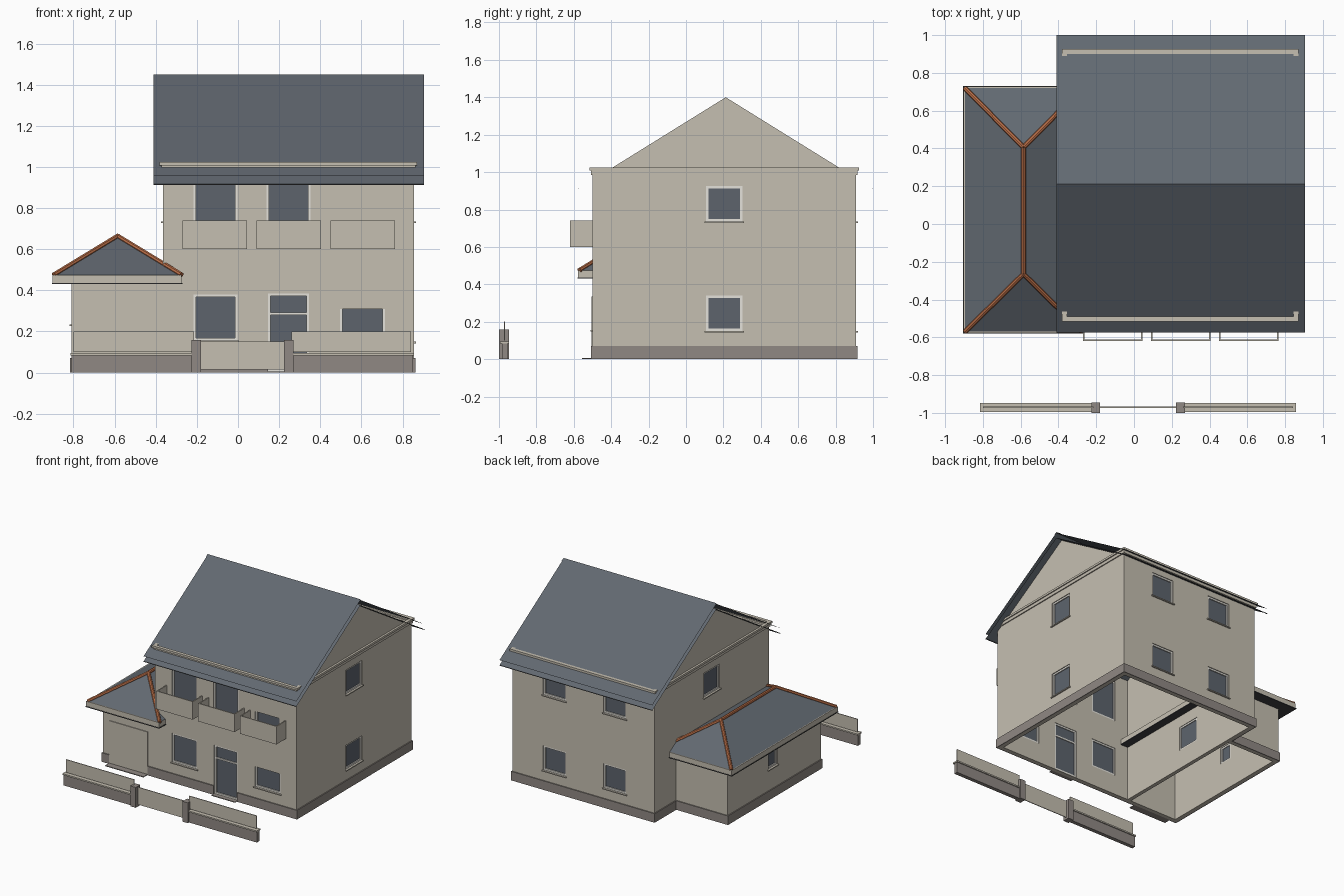
import bpy
import bmesh
from math import radians
from mathutils import Matrix, Vector

if "Cube" in bpy.data.objects:
    bpy.data.objects.remove(bpy.data.objects["Cube"])


def material(name, rgb):
    m = bpy.data.materials.new(name)
    m.use_nodes = True
    m.diffuse_color = (*rgb, 1)
    m.node_tree.nodes["Principled BSDF"].inputs["Base Color"].default_value = (*rgb, 1)
    return m


PLASTER = material("beige plaster", (0.56, 0.52, 0.44))
STONE = material("grey brown stone", (0.28, 0.25, 0.23))
SLATE = material("blue grey slate", (0.122, 0.141, 0.165))
GLASS = material("window glass", (0.11, 0.127, 0.152))
CLAY = material("orange clay", (0.50, 0.16, 0.065))
WHITE = material("white frame", (0.78, 0.76, 0.71))
DARK = material("dark trim", (0.05, 0.052, 0.055))


def finish(name, mat, bm):
    mesh = bpy.data.meshes.new(name)
    bm.to_mesh(mesh)
    bm.free()
    ob = bpy.data.objects.new(name, mesh)
    if mat:
        mesh.materials.append(mat)
    bpy.context.scene.collection.objects.link(ob)
    return ob


def boxes(name, mat, spans, turn=0):
    """One object from boxes (x0, x1, y0, y1, z0, z1), turned about z."""
    bm = bmesh.new()
    spin = Matrix.Rotation(radians(turn), 4, 'Z')
    for x0, x1, y0, y1, z0, z1 in spans:
        place = Matrix.Translation(((x0 + x1) / 2, (y0 + y1) / 2, (z0 + z1) / 2))
        size = Matrix.Diagonal((x1 - x0, y1 - y0, z1 - z0, 1))
        bmesh.ops.create_cube(bm, size=1, matrix=spin @ place @ size)
    return finish(name, mat, bm)


def sheet(name, mat, points, faces):
    bm = bmesh.new()
    verts = [bm.verts.new(p) for p in points]
    for f in faces:
        bm.faces.new([verts[i] for i in f])
    return finish(name, mat, bm)


def ring(x0, x1, y0, y1, z0, z1, t):
    return [(x0, x1, y0, y0 + t, z0, z1), (x0, x1, y1 - t, y1, z0, z1),
            (x0, x0 + t, y0 + t, y1 - t, z0, z1), (x1 - t, x1, y0 + t, y1 - t, z0, z1)]


def cut(ob, cutter):
    mod = ob.modifiers.new("cut", 'BOOLEAN')
    mod.object = cutter
    mod.solver = 'EXACT'
    bpy.context.view_layer.objects.active = ob
    bpy.ops.object.modifier_apply(modifier=mod.name)
    bpy.data.objects.remove(cutter)


# Wall shells, hollow and open below
X0, X1, Y0, Y1 = -0.365, 0.855, -0.5, 0.91
AX, AY = -0.81, 0.645
T = 0.03
main_walls = boxes("main_walls", PLASTER, [(X0, X1, Y0, Y1, 0, 1.0)])
cut(main_walls, boxes("hollow", None, [(X0 + T, X1 - T, Y0 + T, Y1 - T, -0.1, 1.1)]))
annex_walls = boxes("annex_walls", PLASTER, [(AX, X0, Y0, AY, 0, 0.44)])
cut(annex_walls, boxes("hollow", None, [(AX + T, X0 + T, Y0 + T, AY - T, -0.1, 0.5)]))


def opening(name, wall, turn, d, u, w, z0, z1, sill=True, transom=None, shutter=None):
    """Cut a hole in a wall lying at depth d and fit frame, glass and extras."""
    a, b, t = u - w / 2, u + w / 2, 0.013
    cut(wall, boxes("hole", None, [(a, b, -d - 0.02, -d + 0.05, z0, z1)], turn))
    f0, f1 = -d + 0.006, -d + 0.026
    bars = [(a, a + t, f0, f1, z0, z1), (b - t, b, f0, f1, z0, z1),
            (a + t, b - t, f0, f1, z1 - t, z1), (a + t, b - t, f0, f1, z0, z0 + t)]
    if transom:
        bars.append((a + t, b - t, f0, f1, transom - 0.006, transom + 0.006))
    boxes(name + "_frame", WHITE, bars, turn)
    boxes(name + "_glass", GLASS, [(a + t, b - t, f0 + 0.008, f0 + 0.014, z0 + t, z1 - t)], turn)
    if sill:
        boxes(name + "_sill", PLASTER, [(a - 0.008, b + 0.008, -d - 0.01, f0, z0 - 0.008, z0)], turn)
    if shutter:
        boxes(name + "_shutter", PLASTER, [(a, b, -d + 0.001, f0 + 0.004, shutter, z1)], turn)


# Side and back windows on both floors
for floor, z in (("lower", 0.15), ("upper", 0.735)):
    opening("right_window_" + floor, main_walls, 90, X1, 0.205, 0.195, z, z + 0.19)
    opening("left_window_" + floor, main_walls, -90, -X0, -0.205, 0.195, z, z + 0.19)
    for i, x in enumerate((0.495, -0.025)):
        opening(f"back_window_{floor}_{i}", main_walls, 180, Y1, -x, 0.195, z, z + 0.19)
opening("annex_window", annex_walls, -90, -AX, -0.09, 0.11, 0.235, 0.365)

# Front openings
opening("front_window_0", main_walls, 0, -Y0, -0.11, 0.215, 0.155, 0.38)
opening("front_door", main_walls, 0, -Y0, 0.245, 0.2, 0.005, 0.385, sill=False, transom=0.285)
opening("front_window_1", main_walls, 0, -Y0, 0.605, 0.22, 0.155, 0.38, shutter=0.31)
for i, x in enumerate((-0.11, 0.245, 0.605)):
    opening(f"balcony_door_{i}", main_walls, 0, -Y0, x, 0.215, 0.605, 0.93, sill=False,
            shutter=0.74 if i == 2 else None)

# Balconies: three thin panels each
for i, x in enumerate((-0.1125, 0.2475, 0.6075)):
    a, b, t, out = x - 0.157, x + 0.157, 0.008, -0.62
    boxes(f"balcony_{i}", PLASTER, [(a, b, out, out + t, 0.6, 0.74),
                                    (a, a + t, out + t, Y0, 0.6, 0.74),
                                    (b - t, b, out + t, Y0, 0.6, 0.74)])

# Plinths, interrupted at the doors
p, h = 0.008, 0.07
boxes("main_plinth", STONE, [(X1, X1 + p, Y0 - p, Y1 + p, 0, h), (X0 - p, X1, Y1, Y1 + p, 0, h),
                             (X0 - p, X0, AY, Y1, 0, h), (X0, 0.145, Y0 - p, Y0, 0, h),
                             (0.345, X1, Y0 - p, Y0, 0, h)])
boxes("annex_plinth", STONE, [(AX - p, AX, Y0 - p, AY + p, 0, h), (AX, X0, AY, AY + p, 0, h),
                              (AX, -0.755, Y0 - p, Y0, 0, h), (-0.425, X0, Y0 - p, Y0, 0, h)])

# Garage door and thresholds
boxes("garage_door", PLASTER, [(-0.755, -0.425, Y0 - 0.006, Y0, 0.005, 0.335)])
boxes("thresholds", STONE, [(-0.755, -0.425, -0.555, Y0, 0, 0.006),
                            (0.145, 0.345, -0.53, Y0, 0, 0.006)])

# Cornice in two steps, showing through the eaves
boxes("cornice", PLASTER, ring(X0 - 0.008, X1 + 0.008, Y0 - 0.008, Y1 + 0.008, 0.985, 1.008, 0.02)
      + ring(X0 - 0.016, X1 + 0.016, Y0 - 0.016, Y1 + 0.016, 1.008, 1.024, 0.026))

# Main roof: outer and inner sheets with open edges
RX0, RX1, RY0, RY1 = -0.41, 0.905, -0.575, 1.0
RY, EAVE, RIDGE = 0.2125, 0.955, 1.443


def gable_sheet(name, mat, ys, zs, faces):
    pts = [(x, y, z) for y, z in zip(ys, zs) for x in (RX0, RX1)]
    return sheet(name, mat, pts, faces)


UP, DOWN = [(0, 1, 3, 2), (2, 3, 5, 4)], [(2, 3, 1, 0), (4, 5, 3, 2)]
gable_sheet("main_roof", SLATE, (RY0, RY, RY1), (EAVE, RIDGE, EAVE), UP)
gable_sheet("main_roof_underside", SLATE, (RY0, RY, RY1),
            (EAVE - 0.04, RIDGE - 0.04, EAVE - 0.04), DOWN)
gable_sheet("main_ridge_cap", SLATE, (RY - 0.023, RY, RY + 0.023),
            (RIDGE - 0.008, RIDGE + 0.006, RIDGE - 0.008), UP)
boxes("eave_trim", DARK, [(RX0, RX1, y, y + 0.004, EAVE - 0.043, EAVE - 0.039)
                          for y in (RY0, RY1 - 0.004)])

# Gable walls below the inner sheet
for name, x, order in (("right_gable", X1, (0, 1, 2)), ("left_gable", X0, (2, 1, 0))):
    sheet(name, PLASTER, [(x, -0.4, 1.02), (x, 0.825, 1.02), (x, RY, 1.4)], [order])

# Annex hip roof on a boxed eave
ax0, ax1, ay0, ay1, az = -0.895, -0.275, -0.57, 0.72, 0.475
ends = [Vector((-0.585, -0.265, 0.663)), Vector((-0.585, 0.405, 0.663))]
corners = [Vector(c) for c in ((ax0, ay0, az), (ax1, ay0, az), (ax1, ay1, az), (ax0, ay1, az))]
sheet("annex_roof", SLATE, corners + ends, [(0, 1, 4), (1, 2, 5, 4), (2, 3, 5), (3, 0, 4, 5)])
boxes("annex_eave", PLASTER, [(ax0 - 0.007, ax1, ay0 - 0.007, ay1 + 0.007, 0.436, az)])
boxes("annex_soffit", DARK, [(ax0 - 0.01, ax1 + 0.004, ay0 - 0.01, ay1 + 0.01, 0.43, 0.436)])


def tube(name, mat, a, b, r):
    bm = bmesh.new()
    turn = (b - a).to_track_quat('Z', 'Y').to_matrix().to_4x4()
    bmesh.ops.create_cone(bm, cap_ends=True, segments=8, radius1=r, radius2=r,
                          depth=(b - a).length, matrix=Matrix.Translation((a + b) / 2) @ turn)
    return finish(name, mat, bm)


tube("annex_ridge_tiles", CLAY, ends[0], ends[1], 0.013)
for i, c in enumerate(corners):
    tube(f"annex_hip_tiles_{i}", CLAY, c, ends[0 if i < 2 else 1], 0.013)

# Street fence with pillars and gate
for side, a, b in (("right", -0.815, -0.2), ("left", 0.245, 0.857)):
    boxes(side + "_fence_base", STONE, [(a + 0.005, b - 0.005, -0.985, -0.955, 0, 0.084)])
    boxes(side + "_fence_cap", PLASTER, [(a, b, -0.995, -0.947, 0.084, 0.095)])
    boxes(side + "_fence_panel", PLASTER, [(a + 0.015, b - 0.015, -0.973, -0.967, 0.1, 0.2)])
for side, x in (("right", -0.203), ("left", 0.246)):
    boxes(side + "_gate_pillar", STONE, [(x - 0.023, x + 0.023, -1.0, -0.945, 0, 0.158)])
boxes("gate", PLASTER, [(-0.18, 0.223, -0.973, -0.967, 0.015, 0.15)])
